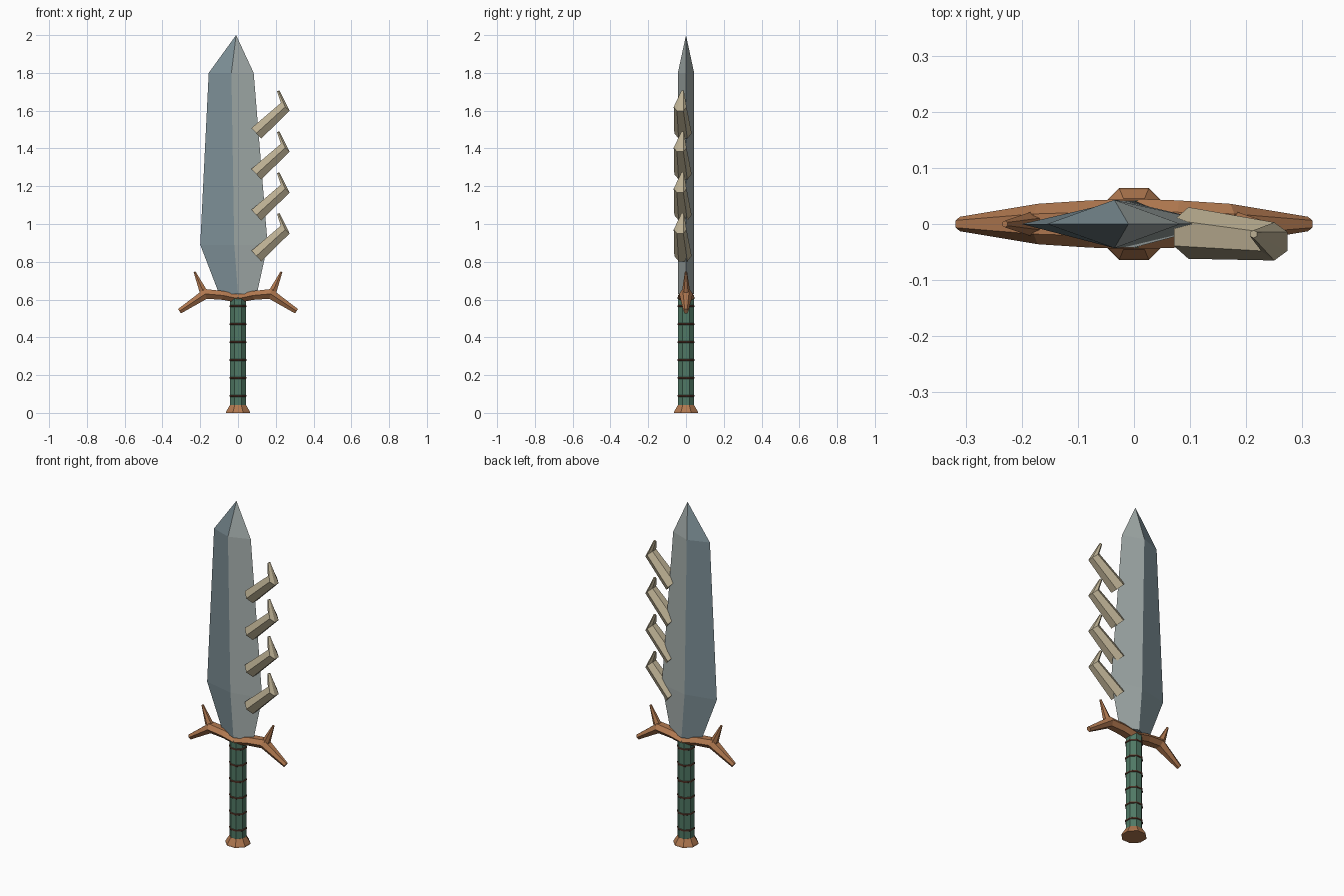
import bpy, bmesh
from math import sin, cos, pi
from mathutils import Vector

if "Cube" in bpy.data.objects:
    bpy.data.objects.remove(bpy.data.objects["Cube"])


def material(name, rgb):
    m = bpy.data.materials.new(name)
    m.diffuse_color = (*rgb, 1)
    m.use_nodes = True
    m.node_tree.nodes["Principled BSDF"].inputs["Base Color"].default_value = m.diffuse_color
    return m


STEEL = material("blue_steel", (0.20, 0.27, 0.30))
SILVER = material("pale_steel", (0.38, 0.43, 0.42))
BONE = material("bone", (0.50, 0.43, 0.29))
BRONZE = material("bronze", (0.44, 0.19, 0.08))
GREEN = material("green_grip", (0.08, 0.19, 0.13))
CORD = material("dark_cord", (0.12, 0.05, 0.03))


def ring(center, across, half, half_y, n=6, phase=0.0):
    """Cross-section: 'across' lies in the xz plane, the other axis is y."""
    c, u = Vector(center), Vector((across[0], 0, across[1])).normalized()
    return [c + u * half * sin(2 * pi * i / n + phase)
            + Vector((0, half_y * cos(2 * pi * i / n + phase), 0)) for i in range(n)]


def loft(name, rings, mats):
    """Skin a list of equal-sized rings and cap both ends."""
    bm = bmesh.new()
    rows = [[bm.verts.new(p) for p in r] for r in rings]
    n = len(rows[0])
    for a, b in zip(rows, rows[1:]):
        for i in range(n):
            j = (i + 1) % n
            bm.faces.new((a[i], a[j], b[j], b[i]))
    bm.faces.new(rows[0][::-1])
    bm.faces.new(rows[-1])
    bmesh.ops.remove_doubles(bm, verts=bm.verts, dist=0.0005)
    bmesh.ops.recalc_face_normals(bm, faces=bm.faces)
    me = bpy.data.meshes.new(name)
    bm.to_mesh(me)
    bm.free()
    for m in mats:
        me.materials.append(m)
    ob = bpy.data.objects.new(name, me)
    bpy.context.collection.objects.link(ob)
    return ob


def turned(name, profile, mat, n=8):
    """Eight-sided upright part from (radius, z) pairs."""
    return loft(name, [ring((0, 0, z), (1, 0), r, r, n, pi / n) for r, z in profile], [mat])


# Blade: diamond sections as (z, left edge, ridge, right edge, half thickness)
sections = [(0.63, -0.10, 0.0, 0.10, 0.042), (0.89, -0.20, -0.02, 0.157, 0.042),
            (1.80, -0.155, -0.035, 0.083, 0.043), (2.0, -0.01, -0.01, -0.01, 0.0)]
blade = loft("blade", [[Vector((l, 0, z)), Vector((m, -t, z)), Vector((r, 0, z)), Vector((m, t, z))]
                       for z, l, m, r, t in sections], [STEEL, SILVER])
for p in blade.data.polygons:
    p.material_index = 1 if p.normal.x > 0 else 0

# Hooked teeth along the right edge
for k in range(4):
    dz = -0.2165 * k
    loft(f"tooth_{k + 1}", [
        ring((0.097, -0.016, 1.48 + dz), (-0.68, 0.74), 0.044, 0.046),
        ring((0.25, -0.031, 1.62 + dz), (-0.74, 0.66), 0.036, 0.034),
        ring((0.213, -0.018, 1.705 + dz), (-1, -0.35), 0.008, 0.007)], [BONE])

# Guard bar: drooping arms swept through the centre
half_bar = [((0.31, 0, 0.538), (0.56, 0.83), 0.016, 0.013),
            ((0.172, 0, 0.63), (0.25, 0.97), 0.031, 0.036),
            ((0.08, 0, 0.622), (-0.1, 1), 0.027, 0.042)]


def flip(s):
    (x, y, z), (u, w), h, hy = s
    return ((-x, y, z), (-u, w), h, hy)


bar = [flip(s) for s in half_bar] + [((0, 0, 0.605), (0, 1), 0.026, 0.045)] + half_bar[::-1]
loft("guard_bar", [ring(*s) for s in bar], [BRONZE])

# Upright prongs on the guard
for side, s in (("left", -1), ("right", 1)):
    loft(f"guard_prong_{side}", [
        ring((s * 0.176, 0, 0.625), (0.9, -s * 0.4), 0.026, 0.024),
        ring((s * 0.23, 0, 0.747), (0.9, -s * 0.4), 0.006, 0.006)], [BRONZE])

# Grip, cord rings and pommel
turned("grip", [(0.045, 0.03), (0.045, 0.61)], GREEN)
for k in range(6):
    z = 0.09 + 0.095 * k
    turned(f"cord_{k + 1}", [(0.044, z - 0.006), (0.049, z - 0.003),
                             (0.049, z + 0.003), (0.044, z + 0.006)], CORD)
turned("pommel", [(0.069, 0.0), (0.067, 0.008), (0.046, 0.042)], BRONZE)
